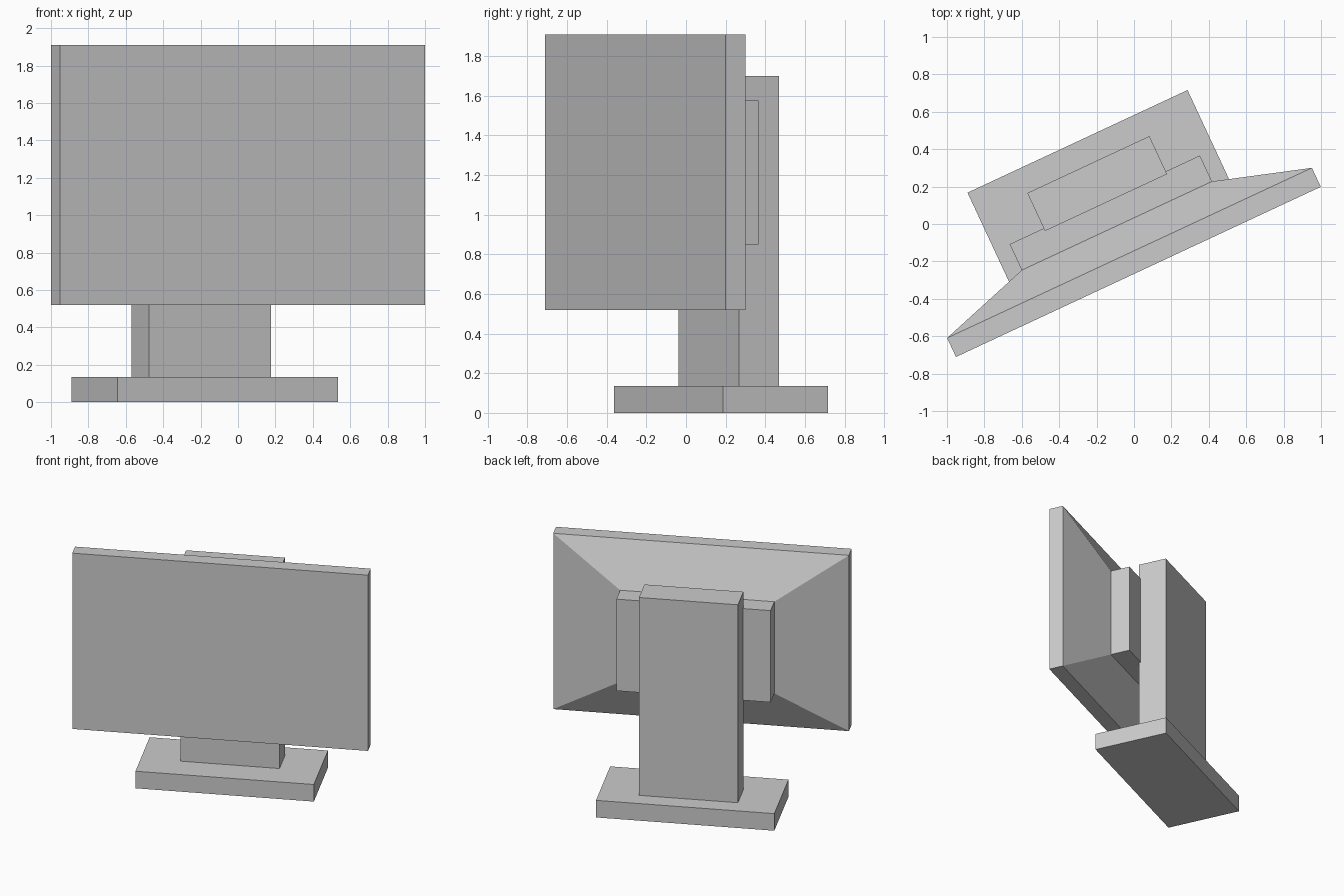
import bpy
import bmesh
from math import radians
from mathutils import Matrix

cube = bpy.data.objects.get("Cube")
if cube:
    bpy.data.objects.remove(cube, do_unlink=True)

# One plain grey for the whole monitor
grey = bpy.data.materials.new("light_grey")
grey.use_nodes = True
grey.diffuse_color = (0.6, 0.6, 0.6, 1)
grey.node_tree.nodes["Principled BSDF"].inputs["Base Color"].default_value = (0.6, 0.6, 0.6, 1)

# The whole model is swivelled about the vertical axis
SWIVEL = Matrix.Rotation(radians(25), 4, "Z")
CENTRE = -0.087


def rectangle(half_width, y, bottom, top):
    """Upright rectangle facing the local front."""
    left, right = CENTRE - half_width, CENTRE + half_width
    return [(left, y, bottom), (right, y, bottom), (right, y, top), (left, y, top)]


def loft(name, sections):
    """Flat-faced solid through a row of rectangles, front to back."""
    bm = bmesh.new()
    rings = [[bm.verts.new(p) for p in rectangle(*s)] for s in sections]
    bm.faces.new(rings[0])
    bm.faces.new(rings[-1][::-1])
    for a, b in zip(rings, rings[1:]):
        for i in range(4):
            j = (i + 1) % 4
            bm.faces.new((a[i], b[i], b[j], a[j]))
    bmesh.ops.recalc_face_normals(bm, faces=bm.faces)
    mesh = bpy.data.meshes.new(name)
    bm.to_mesh(mesh)
    bm.free()
    mesh.materials.append(grey)
    obj = bpy.data.objects.new(name, mesh)
    obj.matrix_world = SWIVEL
    bpy.context.collection.objects.link(obj)


def block(name, half_width, front, back, bottom, top):
    loft(name, [(half_width, y, bottom, top) for y in (front, back)])


# Screen slab, tapered back and rear housing in one shell
loft("screen", [
    (1.076, -0.242, 0.52, 1.91),
    (1.076, -0.130, 0.52, 1.91),
    (0.561, 0.030, 0.85, 1.575),
    (0.561, 0.183, 0.85, 1.575),
])

# Upright stand and foot
block("stand_column", 0.36, 0.167, 0.391, 0.135, 1.70)
block("stand_base", 0.649, -0.057, 0.528, 0, 0.135)
